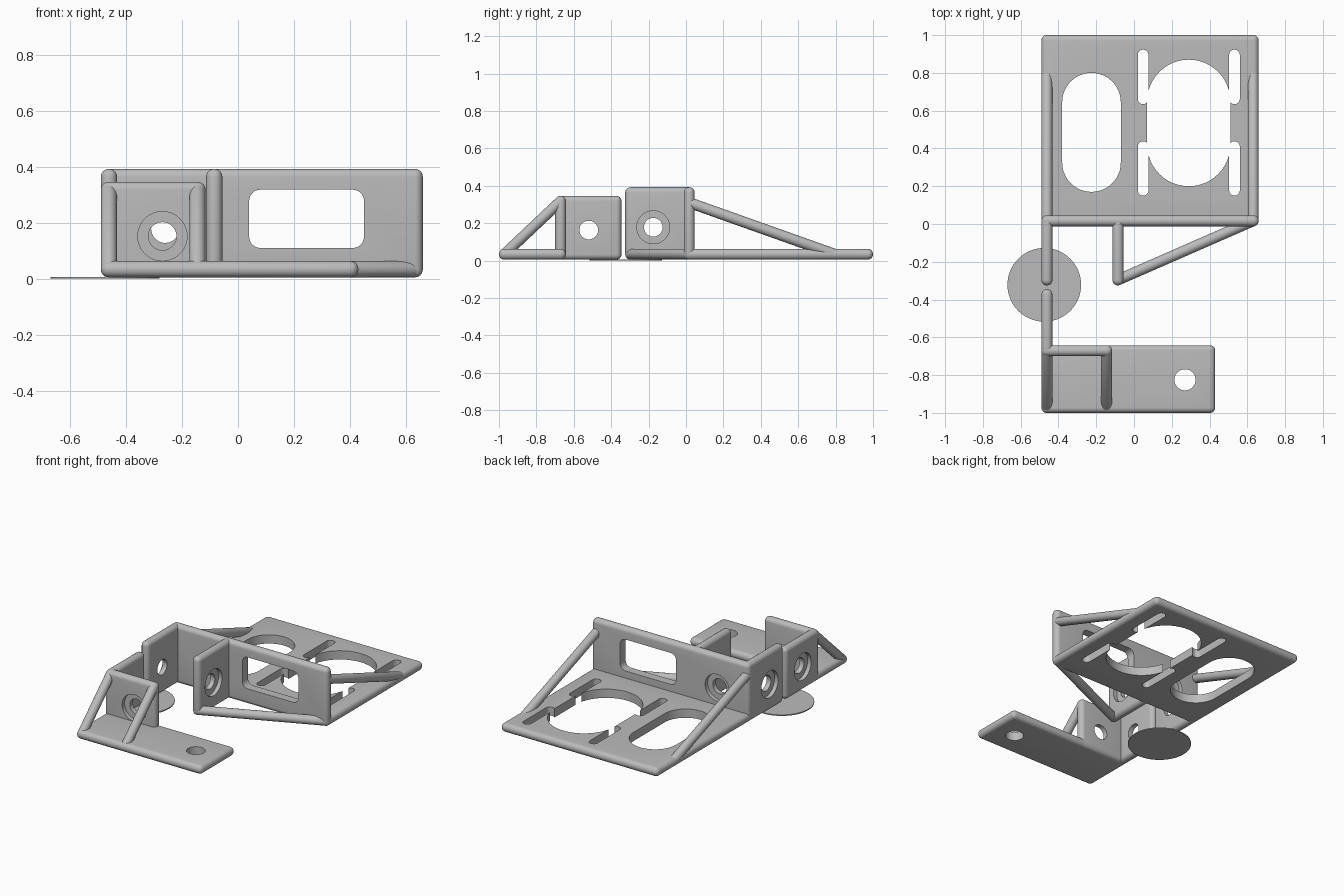
import bpy, bmesh, math
from mathutils import Matrix, Vector

if "Cube" in bpy.data.objects:
    bpy.data.objects.remove(bpy.data.objects["Cube"])

grey = bpy.data.materials.new("plain grey")
grey.diffuse_color = (0.5, 0.5, 0.5, 1)
grey.use_nodes = True
grey.node_tree.nodes["Principled BSDF"].inputs["Base Color"].default_value = (0.5, 0.5, 0.5, 1)

FLOOR = 0.005   # underside of the brackets
T = 0.058       # sheet thickness
R = T / 2
LEFT = -0.49    # shared outer side of both brackets


def make_object(name, bm):
    bmesh.ops.recalc_face_normals(bm, faces=bm.faces)
    mesh = bpy.data.meshes.new(name)
    bm.to_mesh(mesh)
    bm.free()
    mesh.materials.append(grey)
    obj = bpy.data.objects.new(name, mesh)
    bpy.context.collection.objects.link(obj)
    return obj


def smooth(obj):
    bpy.ops.object.select_all(action="DESELECT")
    obj.select_set(True)
    bpy.context.view_layer.objects.active = obj
    bpy.ops.object.shade_smooth_by_angle(angle=math.radians(35))


# Prism with a rounded rectangle outline, running along one axis
def prism(name, axis, u, v, w, radius, steps=12):
    bm = bmesh.new()
    ring = []
    corners = [(u[1], v[1], -1, -1), (u[0], v[1], 1, -1), (u[0], v[0], 1, 1), (u[1], v[0], -1, 1)]
    for q, (cu, cv, su, sv) in enumerate(corners):
        for i in range(steps + 1):
            a = (q + i / steps) * math.pi / 2
            pu = cu + su * radius + radius * math.cos(a)
            pv = cv + sv * radius + radius * math.sin(a)
            p = {"x": (w[0], pu, pv), "y": (pu, w[0], pv), "z": (pu, pv, w[0])}[axis]
            ring.append(bm.verts.new(p))
    bmesh.ops.remove_doubles(bm, verts=ring, dist=1e-5)
    face = bm.faces.new([p for p in ring if p.is_valid])
    side = bmesh.ops.extrude_face_region(bm, geom=[face])["geom"]
    shift = Vector([w[1] - w[0] if axis == a else 0 for a in "xyz"])
    bmesh.ops.translate(bm, vec=shift, verts=[g for g in side if isinstance(g, bmesh.types.BMVert)])
    return make_object(name, bm)


def round_hole(axis, u, v, r, w):
    return prism("cutter", axis, (u - r, u + r), (v - r, v + r), w, r)


# Sheet with fully rounded rims, minus its cutters
def sheet(name, x, y, z, cutters=()):
    bm = bmesh.new()
    bmesh.ops.create_cube(bm, size=1)
    for p in bm.verts:
        p.co = [(lo + hi) / 2 + c * (hi - lo) for c, (lo, hi) in zip(p.co, (x, y, z))]
    bmesh.ops.bevel(bm, geom=bm.edges[:], offset=R * 0.96, segments=6, profile=0.5, affect="EDGES")
    obj = make_object(name, bm)
    for c in cutters:
        mod = obj.modifiers.new("cut", "BOOLEAN")
        mod.operation, mod.solver, mod.object = "DIFFERENCE", "EXACT", c
    bpy.context.view_layer.update()
    mesh = bpy.data.meshes.new_from_object(obj.evaluated_get(bpy.context.evaluated_depsgraph_get()))
    obj.modifiers.clear()
    obj.data = mesh
    for c in cutters:
        bpy.data.objects.remove(c)
    smooth(obj)
    return obj


# Round-ended rod between two points
def rod(name, start, end, r=R):
    start, end = Vector(start), Vector(end)
    d = end - start
    bm = bmesh.new()
    bmesh.ops.create_uvsphere(bm, u_segments=24, v_segments=13, radius=r)
    for p in bm.verts:
        if p.co.z > 0:
            p.co.z += d.length
    bm.transform(Matrix.Translation(start) @ d.to_track_quat("Z", "Y").to_matrix().to_4x4())
    smooth(make_object(name, bm))


# Through hole plus a wider recess on one face of a sheet
def screw_hole(axis, u, v, face, inward):
    through = (face - 0.1, face + 0.1)
    recess = sorted((face - inward * 0.05, face + inward * 0.026))
    return [round_hole(axis, u, v, 0.05, through), round_hole(axis, u, v, 0.088, recess)]


# Large bracket: base plate with openings and strap slots
deep = (-0.1, 0.2)
cuts = [prism("cutter", "z", (-0.38, -0.07), (0.17, 0.8), deep, 0.155),
        prism("cutter", "z", (0.07, 0.51), (0.2, 0.87), deep, 0.22)]
for x in (0.02, 0.504):
    for y in (0.15, 0.635):
        cuts.append(prism("cutter", "z", (x, x + 0.056), (y, y + 0.288), deep, 0.0275))
sheet("base_plate", (LEFT, 0.66), (-0.01, 1), (FLOOR, FLOOR + T), cuts)

# Large bracket: upright wall with window, and two flanges
TOP = 0.392
window = prism("cutter", "y", (0.04, 0.45), (0.11, 0.318), (-0.1, 0.1), 0.04)
sheet("upright_wall", (LEFT, 0.66), (-0.012, 0.046), (FLOOR, TOP),
      [window] + screw_hole("y", -0.26, 0.178, 0.046, -1))
sheet("outer_flange", (LEFT, LEFT + T), (-0.325, 0.046), (FLOOR, TOP),
      screw_hole("x", -0.175, 0.178, LEFT, 1))
INNER = -0.114
sheet("inner_flange", (INNER, INNER + T), (-0.325, 0.046), (FLOOR, TOP),
      screw_hole("x", -0.175, 0.178, INNER + T, -1))

# Large bracket: braces
LOW = FLOOR + R
for side, x in (("outer", LEFT + R), ("far", 0.66 - R)):
    rod(side + "_brace", (x, 0.017, 0.31), (x, 0.795, LOW))
rod("floor_brace", (INNER + R, -0.296, LOW), (0.66 - R, 0.017, LOW))

# Small bracket: foot, wall and flange
SMALL_TOP = 0.346
sheet("small_foot", (LEFT, 0.43), (-1, -0.642), (FLOOR, FLOOR + T),
      [round_hole("z", 0.27, -0.825, 0.056, deep)])
sheet("small_wall", (LEFT, -0.116), (-0.7, -0.642), (FLOOR, SMALL_TOP),
      screw_hole("y", -0.27, 0.152, -0.7, 1))
sheet("small_flange", (LEFT, LEFT + T), (-0.7, -0.345), (FLOOR, SMALL_TOP),
      screw_hole("x", -0.52, 0.163, LEFT, 1))

# Small bracket: braces
for side, x in (("outer", LEFT + R), ("inner", -0.116 - R)):
    rod("small_" + side + "_brace", (x, -0.671, SMALL_TOP - R), (x, -0.971, LOW))

# Thin round pad under the two flanges
pad = prism("floor_pad", "z", (-0.67, -0.28), (-0.517, -0.127), (0, 0.007), 0.195, 16)
smooth(pad)
